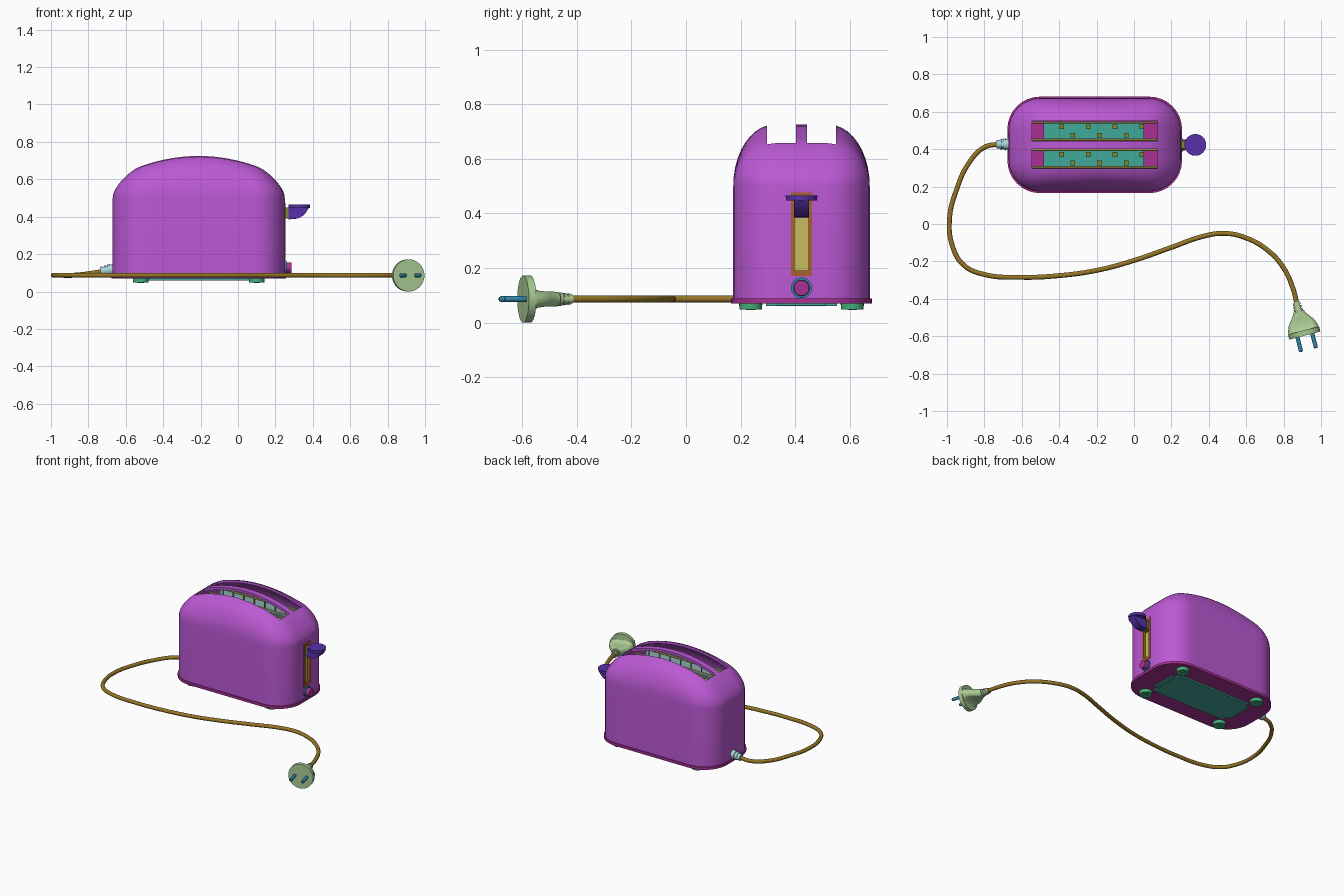
import bpy, bmesh, math
from mathutils import Vector, Matrix

if "Cube" in bpy.data.objects:
    bpy.data.objects.remove(bpy.data.objects["Cube"])

CX, CY = -0.21, 0.423          # toaster centre
PURPLE, MAGENTA, TEAL = (0.5, 0.1, 0.66), (0.4, 0.03, 0.3), (0.05, 0.4, 0.32)
YELLOW, OLIVE, INDIGO = (0.6, 0.5, 0.12), (0.2, 0.25, 0.03), (0.1, 0.03, 0.4)
BROWN, PALE, GREEN = (0.3, 0.18, 0.02), (0.4, 0.6, 0.3), (0.06, 0.45, 0.2)
RUST, BLUE, SKY = (0.4, 0.12, 0.03), (0.03, 0.25, 0.4), (0.4, 0.65, 0.7)
mats = {}


def paint(ob, col):
    if col not in mats:
        mats[col] = bpy.data.materials.new("colour_%d" % len(mats))
        mats[col].diffuse_color = (*col, 1)
    ob.data.materials.append(mats[col])


def finish(name, bm, col):
    me = bpy.data.meshes.new(name)
    bm.to_mesh(me)
    bm.free()
    ob = bpy.data.objects.new(name, me)
    bpy.context.collection.objects.link(ob)
    paint(ob, col)
    return ob


def box(name, x, y, z, col):
    bm = bmesh.new()
    m = Matrix.Translation([(a + b) / 2 for a, b in (x, y, z)])
    m = m @ Matrix.Diagonal([b - a for a, b in (x, y, z)] + [1])
    bmesh.ops.create_cube(bm, size=1, matrix=m)
    return finish(name, bm, col)


def rod(name, a, b, r1, r2, col, seg=24):
    a, b = Vector(a), Vector(b)
    m = Matrix.Translation((a + b) / 2) @ (b - a).to_track_quat('Z', 'Y').to_matrix().to_4x4()
    bm = bmesh.new()
    bmesh.ops.create_cone(bm, cap_ends=True, segments=seg, radius1=r1, radius2=r2,
                          depth=(b - a).length, matrix=m)
    return finish(name, bm, col)


def ring(hx, hy, r, zf):
    """Rounded rectangle starting at (hx, 0); zf gives the height at x."""
    q = [(hx, 0)]
    for k in range(9):
        a = k * math.pi / 16
        q.append((hx - r + r * math.cos(a), hy - r + r * math.sin(a)))
    q += [((hx - r) * (1 - k / 6) if hx - r > 1e-4 else -1e-4 * k, hy) for k in range(1, 7)]
    q[-1] = (0, hy)
    half = q + [(-x, y) for x, y in reversed(q[:-1])]
    full = half + [(x, -y) for x, y in reversed(half[1:-1])]
    return [Vector((x, y, zf(x))) for x, y in full]


def loft(name, rings, col, m, bottom=True):
    bm = bmesh.new()
    rows = [[bm.verts.new(m @ p) for p in r] for r in rings]
    n = len(rows[0])
    for a, b in zip(rows, rows[1:]):
        for i in range(n):
            j = (i + 1) % n
            bm.faces.new((a[i], a[j], b[j], b[i]))
    t = rows[-1]                       # cap in strips across the width
    bm.faces.new((t[0], t[1], t[n - 1]))
    bm.faces.new((t[n // 2 - 1], t[n // 2], t[n // 2 + 1]))
    for i in range(1, n // 2 - 1):
        bm.faces.new((t[i], t[i + 1], t[n - i - 1], t[n - i]))
    if bottom:
        bm.faces.new(rows[0][::-1])
    return finish(name, bm, col)


# Body shell: straight walls, rounded shoulders, arched top
AT = Matrix.Translation((CX, CY, 0))
rings = [ring(0.46, 0.25, 0.17, lambda x: 0.085)]
for k in range(11):
    a = k * math.pi / 20
    d, s = 0.15 * (1 - math.cos(a)), math.sin(a)
    rings.append(ring(0.46 - d, 0.25 - d, 0.17 - d,
                      lambda x, s=s: 0.5 + (0.225 - 0.58 * x * x) * s))
body = loft("body_shell", rings, PURPLE, AT, bottom=False)
mod = body.modifiers.new("wall", 'SOLIDIFY')
mod.thickness, mod.offset = 0.018, -1
cutters = [box("slot_cutter", (-0.545, 0.125), (CY + s * 0.074 - 0.053, CY + s * 0.074 + 0.053),
               (0.55, 0.9), PURPLE) for s in (-1, 1)]
cutters.append(box("lever_cutter", (0.15, 0.35), (CY - 0.037, CY + 0.037), (0.172, 0.475), PURPLE))
for c in cutters:
    mod = body.modifiers.new("cut", 'BOOLEAN')
    mod.object, mod.operation, mod.solver = c, 'DIFFERENCE', 'EXACT'
bpy.context.view_layer.objects.active = body
for mod in list(body.modifiers):
    bpy.ops.object.modifier_apply(modifier=mod.name)
for c in cutters:
    bpy.data.objects.remove(c)

# Base rim, crumb tray and feet
loft("base_rim", [ring(0.467, 0.258, 0.175, lambda x, z=z: z) for z in (0.07, 0.088)], MAGENTA, AT)
box("crumb_tray", (-0.5, 0.08), (CY - 0.13, CY + 0.13), (0.06, 0.08), TEAL)
for s in (-1, 1):
    box("tray_tab", (CX + s * 0.29 - 0.03, CX + s * 0.29 + 0.03), (CY - 0.09, CY + 0.09), (0.062, 0.08), TEAL)
    for t in (-1, 1):
        x, y = CX + s * 0.31, CY + t * 0.186
        rod("foot", (x, y, 0.048), (x, y, 0.075), 0.041, 0.043, GREEN)
        rod("foot_screw", (x, y, 0.046), (x, y, 0.05), 0.018, 0.018, TEAL)

# Inside of each slot: end walls, bread carrier, heater panels and wires
for s in (-1, 1):
    yc = CY + s * 0.074
    for x in ((-0.56, -0.48), (0.05, 0.14)):
        box("slot_end_wall", x, (yc - 0.06, yc + 0.06), (0.09, 0.5), MAGENTA)
    box("bread_carrier", (-0.48, 0.05), (yc - 0.05, yc + 0.05), (0.36, 0.375), TEAL)
    for k in range(4):
        x = -0.4 + k * 0.143
        box("carrier_tooth", (x, x + 0.025), (yc + 0.01, yc + 0.035), (0.375, 0.4), OLIVE)
        box("carrier_tooth", (x + 0.06, x + 0.085), (yc - 0.035, yc - 0.01), (0.375, 0.4), OLIVE)
    box("heater_panel", (-0.53, 0.11), (CY + s * 0.133 - 0.004, CY + s * 0.133 + 0.004), (0.12, 0.62), SKY)
    box("inner_panel", (-0.53, 0.11), (CY + s * 0.012 - 0.004, CY + s * 0.012 + 0.004), (0.12, 0.62), SKY)
    for y in (CY + s * 0.027, CY + s * 0.12):
        rod("rack_rail", (-0.545, y, 0.615), (0.125, y, 0.615), 0.006, 0.006, YELLOW, 8)
        for k in range(8):
            x = -0.5 + k * 0.083
            rod("rack_wire", (x, y, 0.38), (x, y, 0.615), 0.004, 0.004, OLIVE, 8)

# Lever window: frame, backing and lever
for s in (-1, 1):
    y = CY + s * 0.0315
    box("window_frame_side", (0.22, 0.254), (y - 0.0065, y + 0.0065), (0.17, 0.477), RUST)
    z = 0.3235 + s * 0.1435
    box("window_frame_end", (0.22, 0.254), (CY - 0.037, CY + 0.037), (z - 0.01, z + 0.01), RUST)
box("window_backing", (0.222, 0.228), (CY - 0.03, CY + 0.03), (0.18, 0.47), INDIGO)
box("window_strip", (0.228, 0.238), (CY - 0.025, CY + 0.025), (0.19, 0.385), YELLOW)
box("lever_stem", (0.225, 0.29), (CY - 0.02, CY + 0.02), (0.39, 0.45), OLIVE)
rod("lever_pad", (0.328, CY, 0.447), (0.328, CY, 0.466), 0.057, 0.058, INDIGO, 40)
bm = bmesh.new()
prof = [(0.27, 0.45), (0.27, 0.386), (0.3, 0.387), (0.325, 0.392), (0.347, 0.405), (0.366, 0.425), (0.38, 0.45)]
f = bm.faces.new([bm.verts.new((x, CY - 0.027, z)) for x, z in prof])
ext = bmesh.ops.extrude_face_region(bm, geom=[f])
bmesh.ops.translate(bm, vec=(0, 0.054, 0), verts=[v for v in ext["geom"] if isinstance(v, bmesh.types.BMVert)])
bmesh.ops.recalc_face_normals(bm, faces=bm.faces)
finish("lever_grip", bm, INDIGO)

# Browning knob
rod("knob_ring", (0.24, CY, 0.127), (0.258, CY, 0.127), 0.038, 0.038, BLUE, 32)
rod("browning_knob", (0.25, CY, 0.127), (0.285, CY, 0.127), 0.03, 0.028, MAGENTA, 32)

# Cord with its strain relief on the left end
rod("cord_relief", (-0.66, CY + 0.003, 0.118), (-0.735, CY + 0.004, 0.107), 0.031, 0.02, SKY)
for k in range(3):
    x = -0.685 - k * 0.02
    rod("relief_rib", (x, CY + 0.003, 0.116 - k * 0.003), (x - 0.01, CY + 0.003, 0.115 - k * 0.003),
        0.032 - k * 0.004, 0.031 - k * 0.004, SKY)
path = [(-0.72, 0.428), (-0.80, 0.41), (-0.88, 0.33), (-0.95, 0.18), (-0.986, 0.03), (-0.97, -0.12),
        (-0.91, -0.22), (-0.8, -0.27), (-0.6, -0.285), (-0.4, -0.276), (-0.2, -0.248), (0, -0.195),
        (0.2, -0.125), (0.37, -0.066), (0.48, -0.05), (0.6, -0.075), (0.72, -0.145), (0.8, -0.235),
        (0.85, -0.345), (0.872, -0.43)]
cu = bpy.data.curves.new("cord", 'CURVE')
cu.dimensions, cu.bevel_depth, cu.bevel_resolution, cu.resolution_u = '3D', 0.013, 4, 8
sp = cu.splines.new('BEZIER')
sp.bezier_points.add(len(path) - 1)
for i, (p, (x, y)) in enumerate(zip(sp.bezier_points, path)):
    p.co = (x, y, 0.108 if i == 0 else 0.095 if i == 1 else 0.087)
    p.handle_left_type = p.handle_right_type = 'AUTO'
cord = bpy.data.objects.new("cord", cu)
bpy.context.collection.objects.link(cord)
paint(cord, BROWN)

# Plug: face disc, flattened bell, ribbed neck and two pins
back = Vector((-0.25, 0.968, 0)).normalized()
side = Vector((0, 0, 1)).cross(back)
mid = Vector((0.91, -0.583, 0.086))
M = Matrix.Translation(mid) @ Matrix((side, (0, 0, 1), back)).transposed().to_4x4()
rod("plug_face", M @ Vector((0, 0, -0.014)), M @ Vector((0, 0, 0.014)), 0.086, 0.086, PALE, 40)
bell = [(0.012, 0.084, 0.05), (0.018, 0.083, 0.038), (0.03, 0.081, 0.031), (0.055, 0.072, 0.028),
        (0.08, 0.054, 0.027), (0.1, 0.038, 0.027), (0.12, 0.028, 0.026)]
loft("plug_body", [ring(w, h, h, lambda x, z=z: z) for z, w, h in bell], PALE, M)
rod("plug_neck", M @ Vector((0, 0, 0.11)), M @ Vector((0, 0, 0.172)), 0.02, 0.016, PALE)
for k in range(3):
    z = 0.123 + k * 0.016
    rod("neck_rib", M @ Vector((0, 0, z)), M @ Vector((0, 0, z + 0.01)), 0.025 - k * 0.002, 0.024 - k * 0.002, PALE)
for s in (-1, 1):
    rod("plug_pin", M @ Vector((s * 0.041, 0, 0)), M @ Vector((s * 0.041, 0, -0.088)), 0.011, 0.011, BLUE, 16)
    rod("pin_tip", M @ Vector((s * 0.041, 0, -0.088)), M @ Vector((s * 0.041, 0, -0.094)), 0.011, 0.007, BLUE, 16)

# Smooth shading that keeps the hard edges
bpy.ops.object.select_all(action='DESELECT')
for ob in bpy.context.scene.objects:
    ob.select_set(ob.type == 'MESH')
bpy.context.view_layer.objects.active = body
bpy.ops.object.shade_smooth_by_angle(angle=math.radians(35))

for m in bpy.data.materials:
    if m.users and not m.is_grease_pencil:
        m.use_nodes = True
        m.node_tree.nodes["Principled BSDF"].inputs["Base Color"].default_value = m.diffuse_color
